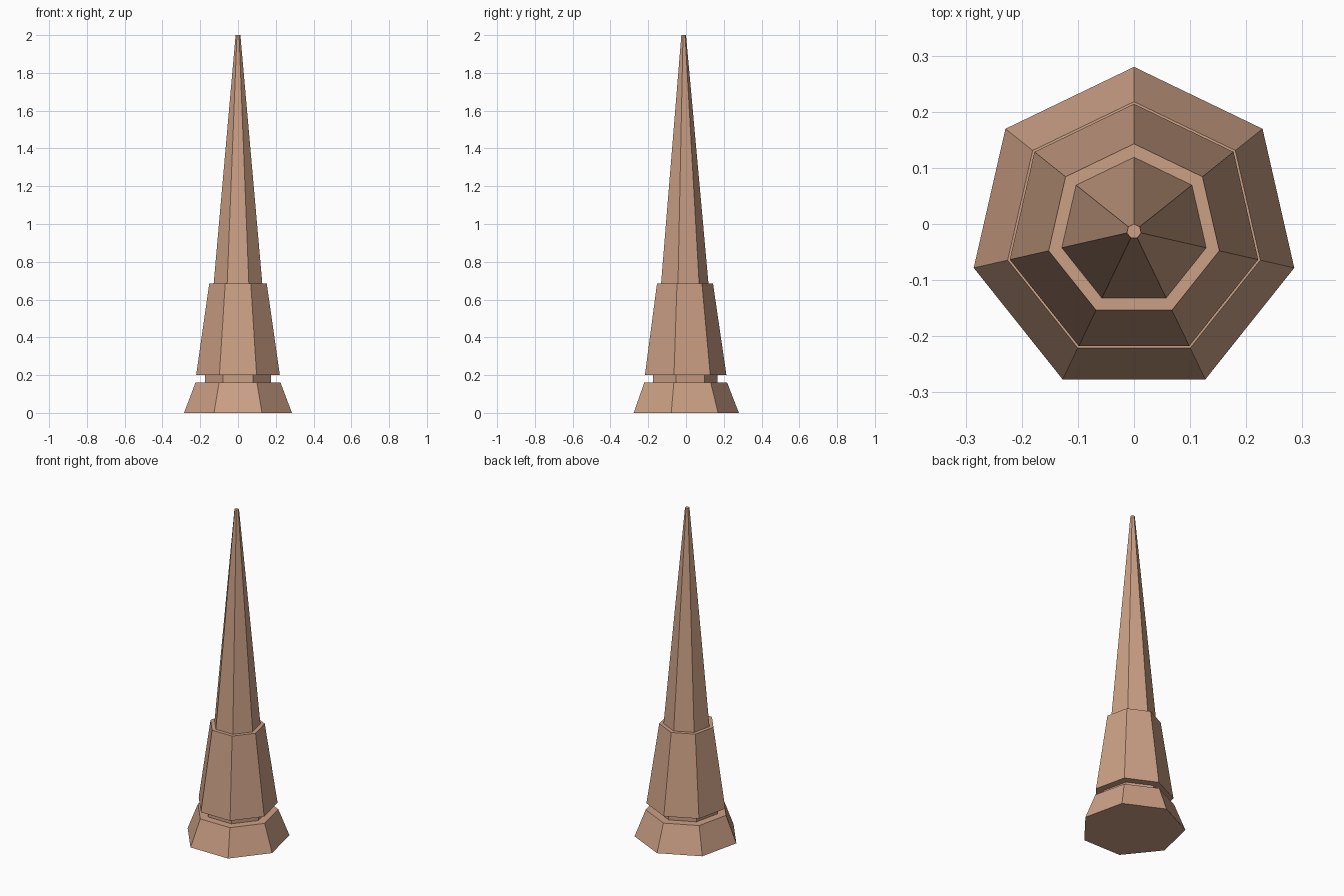
import bpy

cube = bpy.data.objects.get("Cube")
if cube:
    bpy.data.objects.remove(cube, do_unlink=True)

SIDES = 7
CENTRE_Y = -0.013  # offset so the heptagon's bounds are centred

clay = bpy.data.materials.new("warm clay")
clay.use_nodes = True
color = (0.60, 0.35, 0.235, 1)
clay.diffuse_color = color
clay.node_tree.nodes["Principled BSDF"].inputs["Base Color"].default_value = color


def tier(name, z0, z1, r0, r1):
    """Flat-sided tapered tier with one corner pointing to the back."""
    bpy.ops.mesh.primitive_cone_add(
        vertices=SIDES, radius1=r0, radius2=r1, depth=z1 - z0,
        end_fill_type='NGON', location=(0, CENTRE_Y, (z0 + z1) / 2))
    obj = bpy.context.object
    obj.name = name
    obj.data.materials.append(clay)
    bpy.ops.object.shade_flat()
    return obj


# Tiers from the ground up
tier("base", 0, 0.16, 0.293, 0.231)
tier("neck", 0.16, 0.20, 0.180, 0.180)
tier("collar", 0.20, 0.685, 0.227, 0.156)
tier("spire", 0.685, 2.0, 0.132, 0.013)
